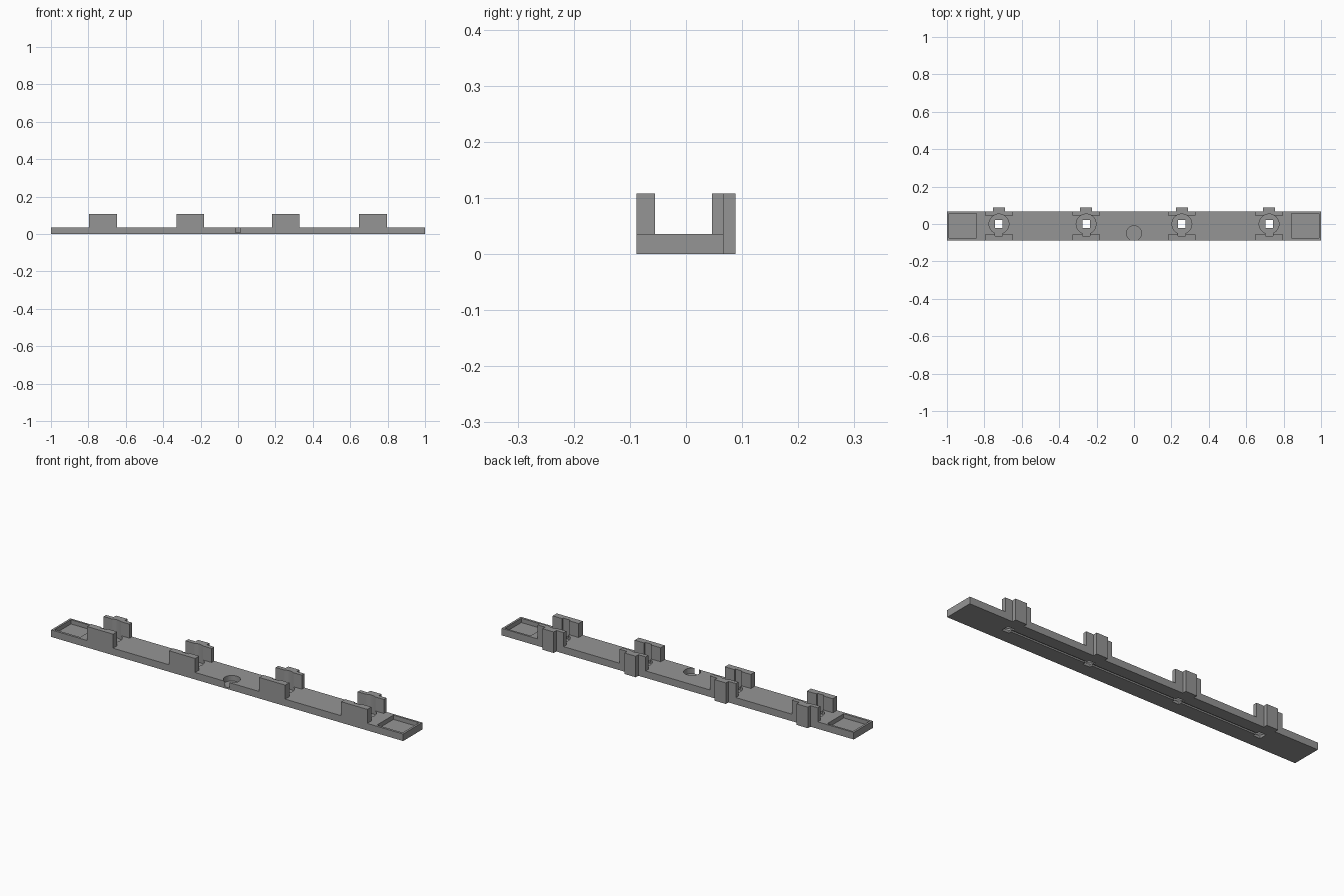
import bpy, bmesh, math
from mathutils import Matrix, Vector

if "Cube" in bpy.data.objects:
    bpy.data.objects.remove(bpy.data.objects["Cube"])

grey = bpy.data.materials.new("plain grey")
grey.diffuse_color = (0.30, 0.30, 0.30, 1)
grey.use_nodes = True
grey.node_tree.nodes["Principled BSDF"].inputs["Base Color"].default_value = grey.diffuse_color

Y0, Y1, BACK = -0.088, 0.067, 0.088      # strip front, strip back, rib back
TOP, TALL = 0.036, 0.108                 # strip top, clip top
CENTRES = (-0.722, -0.256, 0.256, 0.722)


def finish(name, bm):
    mesh = bpy.data.meshes.new(name)
    bm.to_mesh(mesh)
    bm.free()
    mesh.materials.append(grey)
    obj = bpy.data.objects.new(name, mesh)
    bpy.context.collection.objects.link(obj)
    return obj


def box(name, x0, x1, y0, y1, z0, z1):
    bm = bmesh.new()
    mid = Vector(((x0 + x1) / 2, (y0 + y1) / 2, (z0 + z1) / 2))
    size = Matrix.Diagonal((x1 - x0, y1 - y0, z1 - z0, 1))
    bmesh.ops.create_cube(bm, size=1, matrix=Matrix.Translation(mid) @ size)
    return finish(name, bm)


def cylinder(name, x, y, r, z0, z1):
    bm = bmesh.new()
    bmesh.ops.create_cone(bm, cap_ends=True, segments=40, radius1=r, radius2=r,
                          depth=z1 - z0,
                          matrix=Matrix.Translation((x, y, (z0 + z1) / 2)))
    return finish(name, bm)


def cut(obj, cutters):
    bpy.context.view_layer.objects.active = obj
    for c in cutters:
        mod = obj.modifiers.new("cut", 'BOOLEAN')
        mod.operation, mod.solver, mod.object = 'DIFFERENCE', 'EXACT', c
        bpy.ops.object.modifier_apply(modifier=mod.name)


# Long base strip
base = box("base_strip", -1, 1, Y0, Y1, 0, TOP)
cutters = []

# End pockets
for s in (-1, 1):
    xs = sorted((s * 0.843, s * 0.989))
    cutters.append(box("pocket_cutter", *xs, -0.076, 0.057, 0.014, 0.1))

# Round finger notch that breaks through the front edge
cutters.append(cylinder("notch_cutter", 0, -0.05, 0.040, 0.008, 0.1))

# Thin channel along the underside
cutters.append(box("channel_cutter", -0.722, 0.722, -0.006, 0.006, -0.05, 0.008))

for i, cx in enumerate(CENTRES, 1):
    # Round seat with a square through hole
    seat = cylinder("seat_cutter", cx, 0, 0.053, 0.014, 0.2)
    hole = box("hole_cutter", cx - 0.02, cx + 0.02, -0.021, 0.021, -0.05, 0.1)
    groove = box("groove_cutter", cx - 0.02, cx + 0.02, -0.063, -0.04, 0.02, 0.2)
    cutters += [seat, hole, groove]

    # Upright clip plates, front and back
    front = box(f"front_clip_{i}", cx - 0.074, cx + 0.074, Y0, -0.055, TOP, TALL)
    rear = box(f"back_clip_{i}", cx - 0.074, cx + 0.074, 0.046, Y1, TOP, TALL)
    cut(front, [groove])
    cut(rear, [seat])

    # Stiffening rib behind the back clip
    box(f"back_rib_{i}", cx - 0.032, cx + 0.032, Y1, BACK, 0, TALL)

cut(base, cutters)
for c in cutters:
    bpy.data.objects.remove(c)
